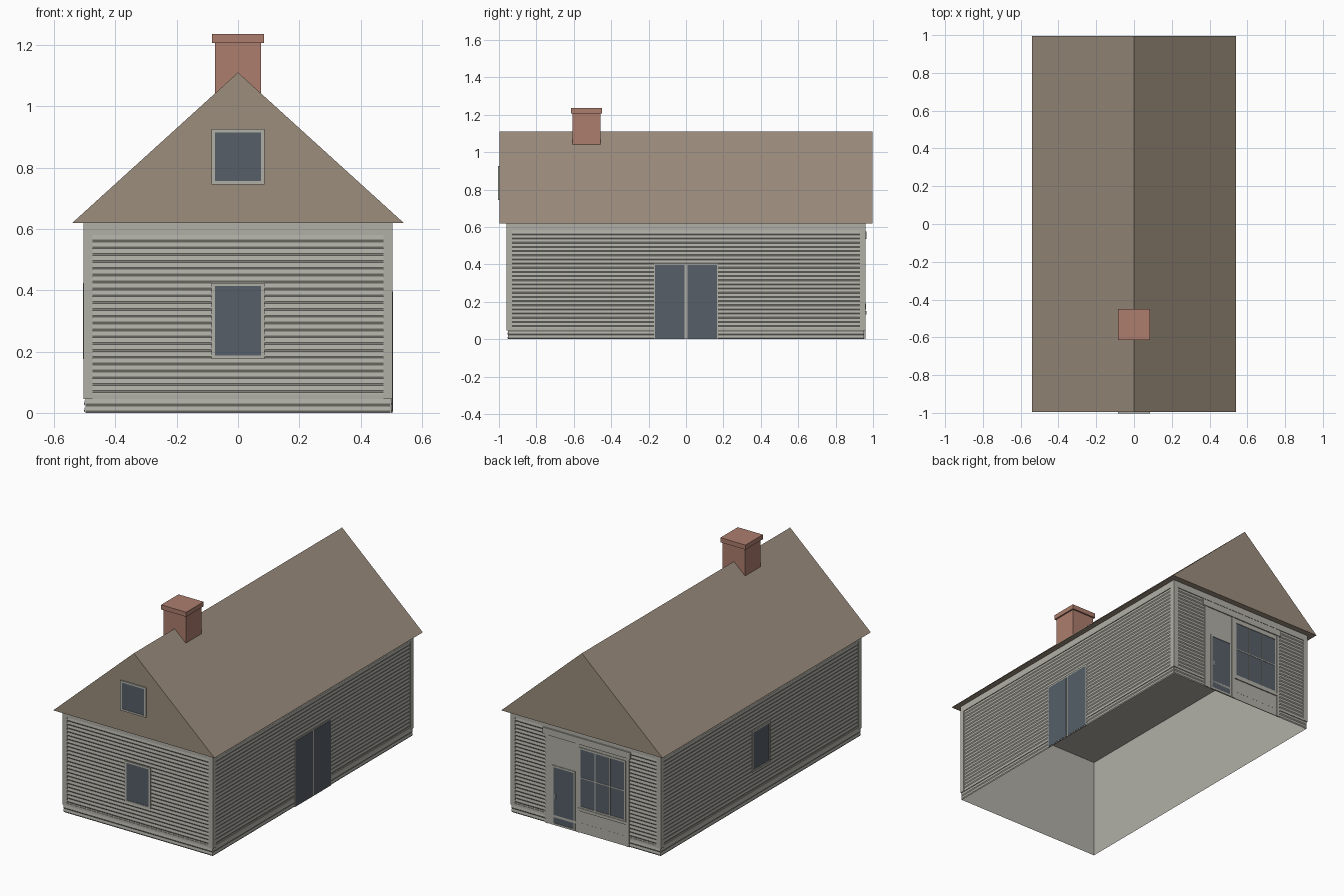
import bpy, bmesh

old = bpy.data.objects.get("Cube")
if old:
    bpy.data.objects.remove(old, do_unlink=True)


def material(name, rgb):
    linear = [(c / 255 / 12.92) if c < 11 else ((c / 255 + 0.055) / 1.055) ** 2.4 for c in rgb]
    m = bpy.data.materials.new(name)
    m.use_nodes = True
    m.diffuse_color = (*linear, 1)
    m.node_tree.nodes["Principled BSDF"].inputs["Base Color"].default_value = (*linear, 1)
    return m


GREY = material("grey_paint", (176, 175, 166))
GLASS = material("blue_grey_glass", (86, 95, 104))
ROOF = material("brown_roof", (156, 141, 125))
BRICK = material("red_brick", (172, 125, 109))

HALF_X, HALF_Y, EAVE, RIDGE = 0.498, 0.953, 0.62, 1.11

# Each wall maps (along, outward, up) to model space
WALLS = {
    "front": lambda u, d, z: (u, -HALF_Y - d, z),
    "back": lambda u, d, z: (u, HALF_Y + d, z),
    "left": lambda u, d, z: (HALF_X + d, u, z),
    "right": lambda u, d, z: (-HALF_X - d, u, z),
    "gable": lambda u, d, z: (u, -0.996 - d, z),
}


def prism(name, mat, place, profile, u0, u1):
    """Extrude a closed (outward, up) profile along a wall."""
    bm = bmesh.new()
    ends = [[bm.verts.new(place(u, d, z)) for d, z in profile] for u in (u0, u1)]
    for end in ends:
        bm.faces.new(end)
    n = len(profile)
    for i in range(n):
        j = (i + 1) % n
        bm.faces.new((ends[0][i], ends[0][j], ends[1][j], ends[1][i]))
    bmesh.ops.recalc_face_normals(bm, faces=bm.faces)
    mesh = bpy.data.meshes.new(name)
    bm.to_mesh(mesh)
    bm.free()
    mesh.materials.append(mat)
    ob = bpy.data.objects.new(name, mesh)
    bpy.context.collection.objects.link(ob)
    return ob


def board(name, wall, u0, u1, z0, z1, d, mat=GREY, back=0.0005):
    """Flat board or plate lying on a wall."""
    return prism(name, mat, WALLS[wall], [(back, z0), (d, z0), (d, z1), (back, z1)], u0, u1)


def block(name, x, y, z, mat):
    return prism(name, mat, lambda u, d, h: (u, d, h),
                 [(y[0], z[0]), (y[1], z[0]), (y[1], z[1]), (y[0], z[1])], *x)


def window(name, wall, u0, u1, z0, z1, rim=0.011, cols=1, rows=1, bar=0.006):
    """Glass plate with a raised frame and optional glazing bars."""
    board(name + "_glass", wall, u0, u1, z0, z1, 0.005, GLASS)
    for side, a, b in (("a", u0 - rim, u0), ("b", u1, u1 + rim)):
        board(f"{name}_jamb_{side}", wall, a, b, z0 - rim, z1 + rim, 0.008)
    board(name + "_head", wall, u0, u1, z1, z1 + rim, 0.008)
    board(name + "_sill", wall, u0, u1, z0 - rim, z0, 0.008)
    for i in range(1, cols):
        u = u0 + (u1 - u0) * i / cols
        board(f"{name}_mullion_{i}", wall, u - bar / 2, u + bar / 2, z0, z1, 0.007)
    for i in range(1, rows):
        z = z0 + (z1 - z0) * i / rows
        board(f"{name}_bar_{i}", wall, u0, u1, z - bar / 2, z + bar / 2, 0.007)


# Hollow body, open underneath
body = block("house_body", (-HALF_X, HALF_X), (-HALF_Y, HALF_Y), (0, EAVE - 0.002), GREY)
bm = bmesh.new()
bm.from_mesh(body.data)
floor = [f for f in bm.faces if f.calc_center_median().z < 0.01]
bmesh.ops.delete(bm, geom=floor, context="FACES_ONLY")
bm.to_mesh(body.data)
bm.free()

# Clapboard siding, corner boards, frieze and skirting on every wall
BOARDS, TOP = 26, 0.58
pitch = TOP / BOARDS
for wall, half in (("front", HALF_X), ("back", HALF_X), ("left", HALF_Y), ("right", HALF_Y)):
    profile = [(0.0005, 0)]
    for i in range(BOARDS):
        profile += [(0.004, i * pitch + 0.006), (0.001, (i + 1) * pitch)]
    profile.append((0.0005, TOP))
    prism(wall + "_siding", GREY, WALLS[wall], profile, -half, half)
    edge = half + 0.006
    board(wall + "_frieze", wall, -edge, edge, TOP, EAVE, 0.006)
    board(wall + "_skirting_board", wall, -half, half, 0.046, 0.06, 0.005)
    for s in (-1, 1):
        board(f"{wall}_corner_board_{'a' if s < 0 else 'b'}", wall,
              s * (half - 0.024), s * edge, 0.046, TOP, 0.006)

# Roof with closed gables
prism("roof", ROOF, lambda u, d, z: (d, u, z),
      [(-0.54, EAVE), (0.54, EAVE), (0, RIDGE)], -0.996, 0.996)

# Chimney
block("chimney_shaft", (-0.075, 0.075), (-0.606, -0.458), (1.04, 1.21), BRICK)
block("chimney_cap", (-0.084, 0.084), (-0.615, -0.449), (1.207, 1.235), BRICK)

# Plain windows
window("gable_window", "gable", -0.075, 0.075, 0.756, 0.915)
window("front_window", "front", -0.075, 0.075, 0.187, 0.413)
window("side_window", "right", -0.075, 0.075, 0.187, 0.413)

# Double side doors
board("side_door_frame", "left", -0.172, 0.172, 0, 0.402, 0.006)
for s in (-1, 1):
    board(f"side_door_{'a' if s < 0 else 'b'}", "left", s * 0.007, s * 0.165, 0.004, 0.396, 0.0075, GLASS)

# Shopfront on the back wall
board("shop_panel", "back", -0.285, 0.27, 0, 0.545, 0.0045)
board("shop_cornice", "back", -0.3, 0.285, 0.535, 0.575, 0.011)
for name, u in (("outer", 0.26), ("middle", 0.056), ("far", -0.281)):
    board(f"shop_pilaster_{name}", "back", u - 0.011, u + 0.011, 0, 0.535, 0.008)
window("shop_window", "back", -0.258, 0.034, 0.16, 0.505, cols=3, rows=2)
board("shop_window_ledge", "back", -0.275, 0.05, 0.132, 0.15, 0.011)
window("shop_door", "back", 0.082, 0.215, 0.012, 0.35)
board("shop_door_handle", "back", 0.2, 0.206, 0.16, 0.19, 0.009)
